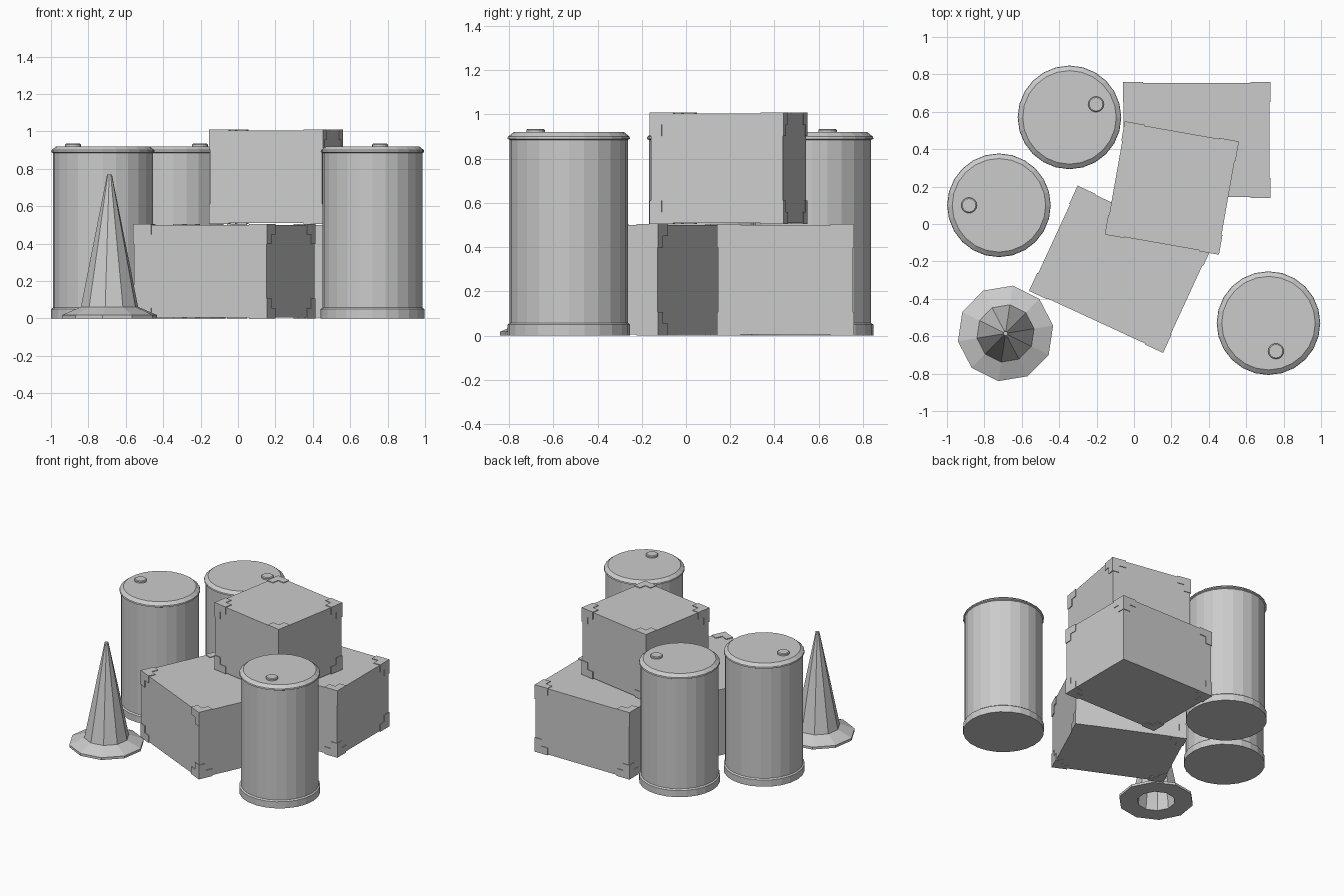
import bpy, bmesh
from math import radians, cos, sin, pi
from itertools import product
from mathutils import Matrix, Vector

cube = bpy.data.objects.get("Cube")
if cube:
    bpy.data.objects.remove(cube, do_unlink=True)

grey = bpy.data.materials.new("plain_grey")
grey.use_nodes = True
grey.diffuse_color = (0.6, 0.6, 0.6, 1)
grey.node_tree.nodes["Principled BSDF"].inputs["Base Color"].default_value = (0.6, 0.6, 0.6, 1)


def finish(name, bm, location, turn=0):
    bmesh.ops.recalc_face_normals(bm, faces=bm.faces)
    mesh = bpy.data.meshes.new(name)
    bm.to_mesh(mesh)
    bm.free()
    mesh.materials.append(grey)
    obj = bpy.data.objects.new(name, mesh)
    obj.location = location
    obj.rotation_euler.z = radians(turn)
    bpy.context.collection.objects.link(obj)
    return obj


def lathe(bm, profile, sides, centre=(0, 0), loop=False):
    """Spin (radius, height) points; open profiles get flat caps."""
    rings = [[bm.verts.new((centre[0] + r * cos(2 * pi * i / sides),
                            centre[1] + r * sin(2 * pi * i / sides), z))
              for i in range(sides)] for r, z in profile]
    pairs = list(zip(rings, rings[1:]))
    if loop:
        pairs.append((rings[-1], rings[0]))
    else:
        bm.faces.new(rings[0][::-1])
        bm.faces.new(rings[-1])
    for low, high in pairs:
        for i in range(sides):
            j = (i + 1) % sides
            bm.faces.new((low[i], low[j], high[j], high[i]))


def add_box(bm, centre, size):
    bmesh.ops.create_cube(bm, size=1, matrix=Matrix.Translation(centre)
                          @ Matrix.Diagonal((*size, 1)))


# Drums: flanged foot, straight body, bevelled lid and a small bung
def drum(name, x, y, bung):
    bm = bmesh.new()
    lathe(bm, [(0.277, 0), (0.277, 0.05), (0.267, 0.058), (0.267, 0.885),
               (0.277, 0.89), (0.275, 0.9), (0.25, 0.92)], 24)
    lathe(bm, [(0.042, 0.915), (0.042, 0.93), (0.036, 0.935)], 16, bung)
    finish(name, bm, (x, y, 0))


drum("left_drum", -0.722, 0.1, (-0.16, 0))
drum("back_drum", -0.345, 0.57, (0.142, 0.07))
drum("front_drum", 0.719, -0.53, (0.04, -0.15))


# Crates: plain core with three-armed brackets standing proud of each corner
def crate(name, centre, width, depth, turn):
    size = Vector((width, depth, 0.505))
    proud, thick, arm = 0.005, 0.055, 0.052
    bm = bmesh.new()
    add_box(bm, (0, 0, 0), size - Vector((proud, proud, proud)) * 2)
    for signs in product((-1, 1), repeat=3):
        block = Vector([s * (d - thick) / 2 for s, d in zip(signs, size)])
        add_box(bm, block, (thick, thick, thick))
        for axis in range(3):
            shift = Vector((0, 0, 0))
            shift[axis] = -signs[axis] * (thick + arm) / 2
            dims = [thick] * 3
            dims[axis] = arm
            add_box(bm, block + shift, dims)
    finish(name, bm, centre, turn)


crate("front_crate", (-0.073, -0.242, 0.2525), 0.79, 0.62, -24.8)
crate("back_crate", (0.335, 0.45, 0.2525), 0.79, 0.62, 0)
crate("top_crate", (0.2025, 0.1925, 0.7575), 0.62, 0.615, -10)

# Traffic cone: hollow ten-sided shell with a sloping foot
bm = bmesh.new()
lathe(bm, [(0.13, 0), (0.258, 0), (0.258, 0.018), (0.155, 0.062),
           (0.013, 0.77), (0.004, 0.755), (0.125, 0.06)], 10, loop=True)
lathe(bm, [(0.006, 0.75), (0.011, 0.769)], 10)
finish("traffic_cone", bm, (-0.687, -0.585, 0), 9.5)
